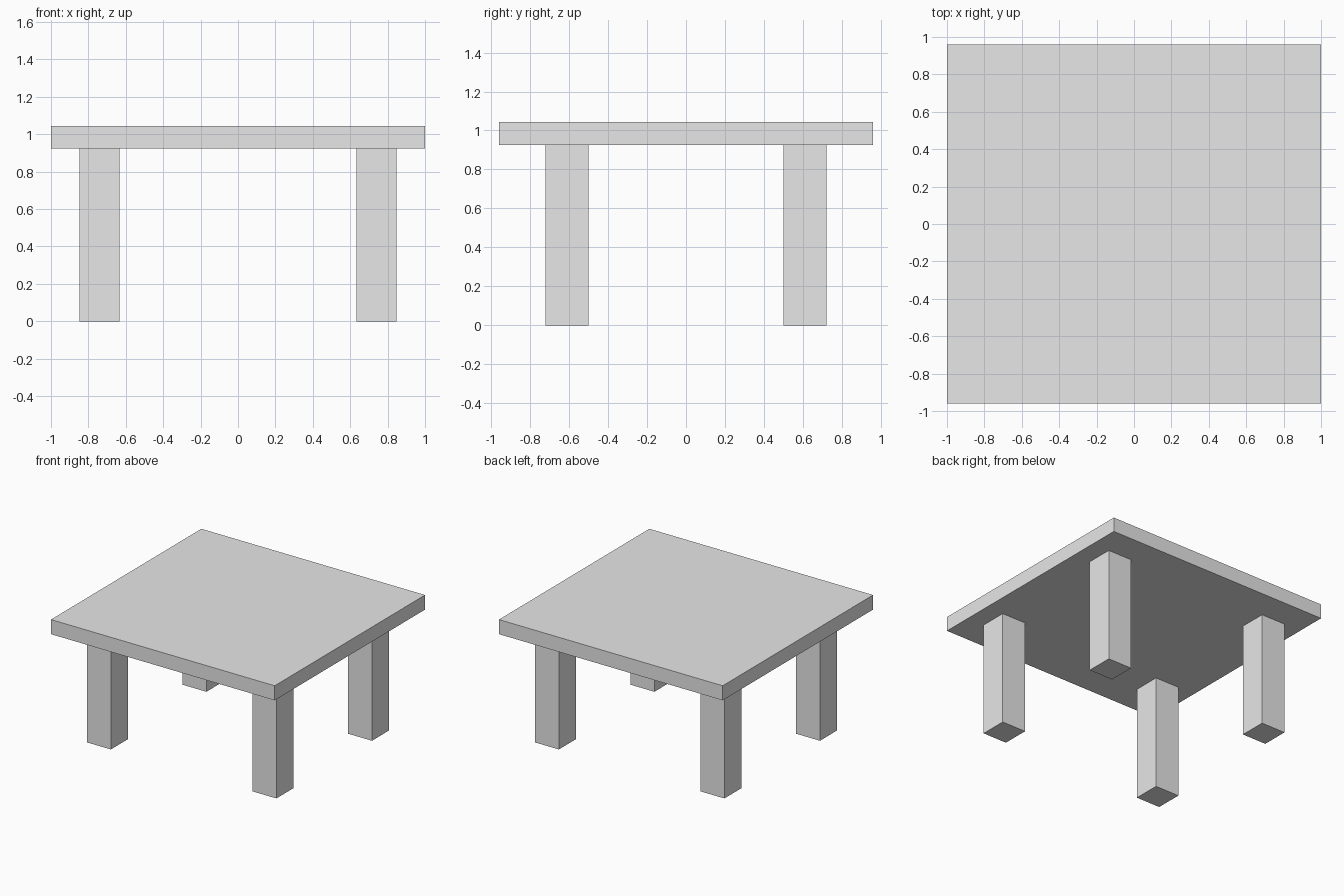
import bpy

cube = bpy.data.objects.get("Cube")
if cube:
    bpy.data.objects.remove(cube, do_unlink=True)

# Plain grey for the whole table
grey = bpy.data.materials.new("light_grey")
grey.use_nodes = True
colour = (0.8, 0.8, 0.8, 1)
grey.diffuse_color = colour
grey.node_tree.nodes["Principled BSDF"].inputs["Base Color"].default_value = colour


def box(name, centre, size):
    bpy.ops.mesh.primitive_cube_add(size=1, location=centre)
    obj = bpy.context.object
    obj.name = name
    obj.scale = size
    bpy.ops.object.transform_apply(location=False, rotation=False, scale=True)
    obj.data.materials.append(grey)
    return obj


height = 1.043
underside = 0.925

# Tabletop slab
box("tabletop", (0, 0, (height + underside) / 2), (2, 1.92, height - underside))

# Four square legs, set in from the corners
for depth, y in (("front", -0.61), ("back", 0.61)):
    for side, x in (("left", 0.74), ("right", -0.74)):
        box(f"{depth}_{side}_leg", (x, y, underside / 2), (0.215, 0.22, underside))
